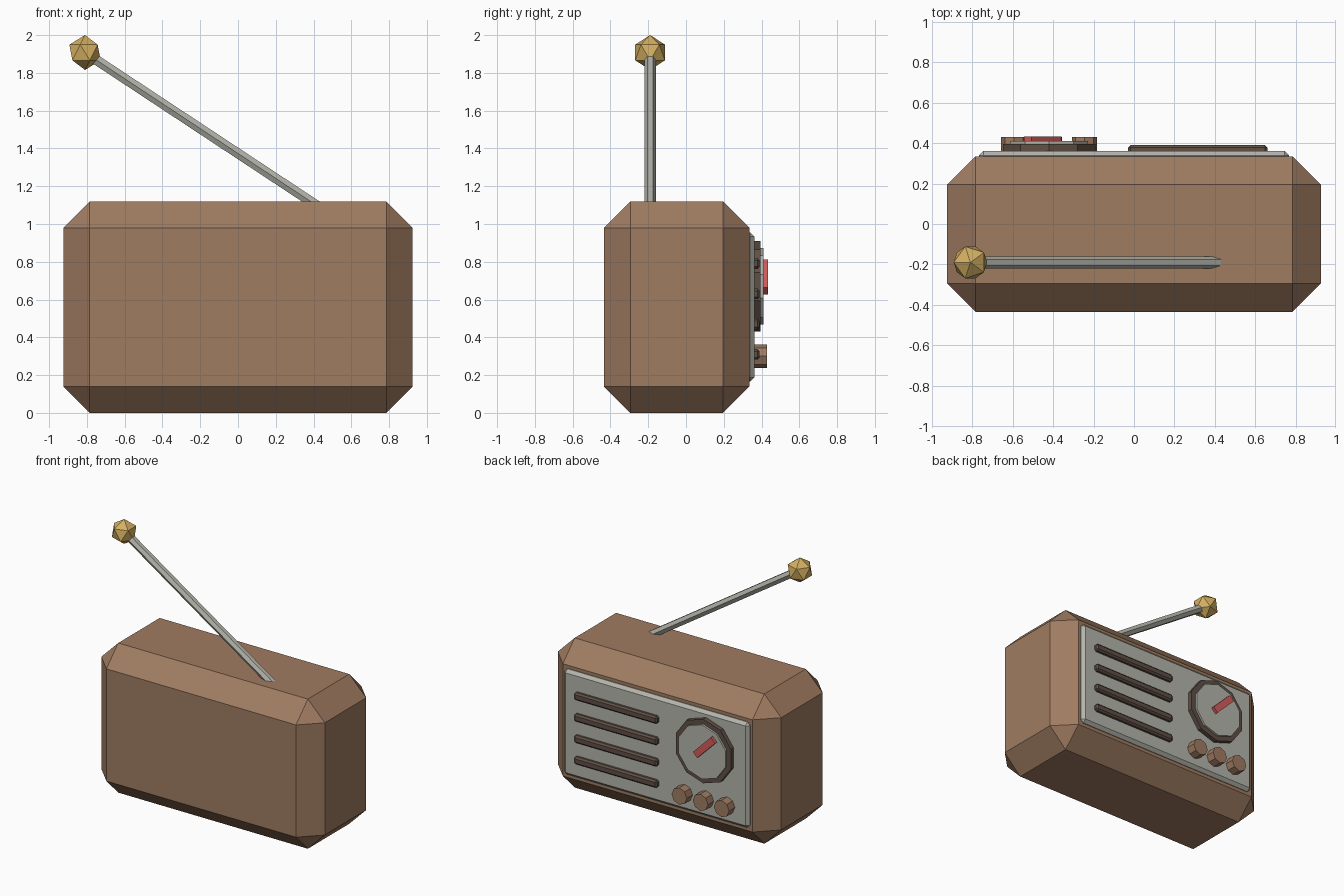
import bpy
import math
from mathutils import Vector

old = bpy.data.objects.get("Cube")
if old:
    bpy.data.objects.remove(old, do_unlink=True)


def material(name, rgb):
    m = bpy.data.materials.new(name)
    m.use_nodes = True
    colour = (*rgb, 1.0)
    m.diffuse_color = colour
    node = m.node_tree.nodes["Principled BSDF"]
    node.inputs["Base Color"].default_value = colour
    node.inputs["Roughness"].default_value = 0.8
    return m


brown = material("warm brown", (0.35, 0.20, 0.12))
dark = material("dark brown", (0.115, 0.08, 0.06))
grey = material("warm grey", (0.46, 0.46, 0.41))
gold = material("gold", (0.66, 0.43, 0.12))
red = material("red", (0.65, 0.11, 0.10))


def finish(name, mat):
    obj = bpy.context.object
    obj.name = name
    obj.data.materials.append(mat)
    return obj


def box(name, mat, low, high, chamfer=0.0, turn=0.0):
    """Box between two corners, with an optional flat chamfer and y rotation."""
    low, high = Vector(low), Vector(high)
    bpy.ops.mesh.primitive_cube_add(size=1, location=(low + high) / 2)
    obj = finish(name, mat)
    obj.scale = high - low
    bpy.ops.object.transform_apply(location=False, rotation=False, scale=True)
    obj.rotation_euler.y = turn
    if chamfer:
        mod = obj.modifiers.new("chamfer", "BEVEL")
        mod.width = chamfer
        mod.segments = 1
    return obj


def disc(name, mat, x, z, radius, y0, y1, sides):
    """Low-poly disc whose axis runs along y."""
    bpy.ops.mesh.primitive_cylinder_add(
        vertices=sides, radius=radius, depth=y1 - y0,
        location=(x, (y0 + y1) / 2, z), rotation=(math.pi / 2, 0, 0))
    return finish(name, mat)


# Chamfered case and the panel on its +y side
box("case", brown, (-0.925, -0.435, 0), (0.925, 0.335, 1.12), 0.14)
box("panel", grey, (-0.767, 0.29, 0.165), (0.767, 0.362, 0.955), 0.022)

# Speaker grille bars
for i in range(4):
    z = 0.31 + 0.16 * i
    box(f"grille_bar_{i + 1}", dark, (-0.03, 0.34, z - 0.028),
        (0.66, 0.39, z + 0.028), 0.012)

# Tuning dial with raised face and pointer
dial_x, dial_z = -0.42, 0.67
disc("dial_rim", dark, dial_x, dial_z, 0.24, 0.35, 0.395, 10)
disc("dial_face", grey, dial_x, dial_z, 0.203, 0.38, 0.41, 10)
box("dial_pointer", red, (-0.557, 0.40, 0.695), (-0.347, 0.433, 0.745),
    turn=math.pi / 4)

# Row of knobs
for i in range(3):
    disc(f"knob_{i + 1}", brown, dial_x + 0.175 * (i - 1), 0.30, 0.063,
         0.35, 0.43, 8)

# Slanted antenna rod with a faceted tip
foot, tip = Vector((0.46, -0.19, 1.07)), Vector((-0.81, -0.19, 1.908))
rod = tip - foot
bpy.ops.mesh.primitive_cylinder_add(
    vertices=6, radius=0.03, depth=rod.length, location=(foot + tip) / 2,
    rotation=(0, math.atan2(rod.x, rod.z), 0))
finish("antenna_rod", grey)
bpy.ops.mesh.primitive_ico_sphere_add(
    subdivisions=1, radius=0.0925, location=tip, rotation=(0, 0, math.pi))
finish("antenna_tip", gold)
